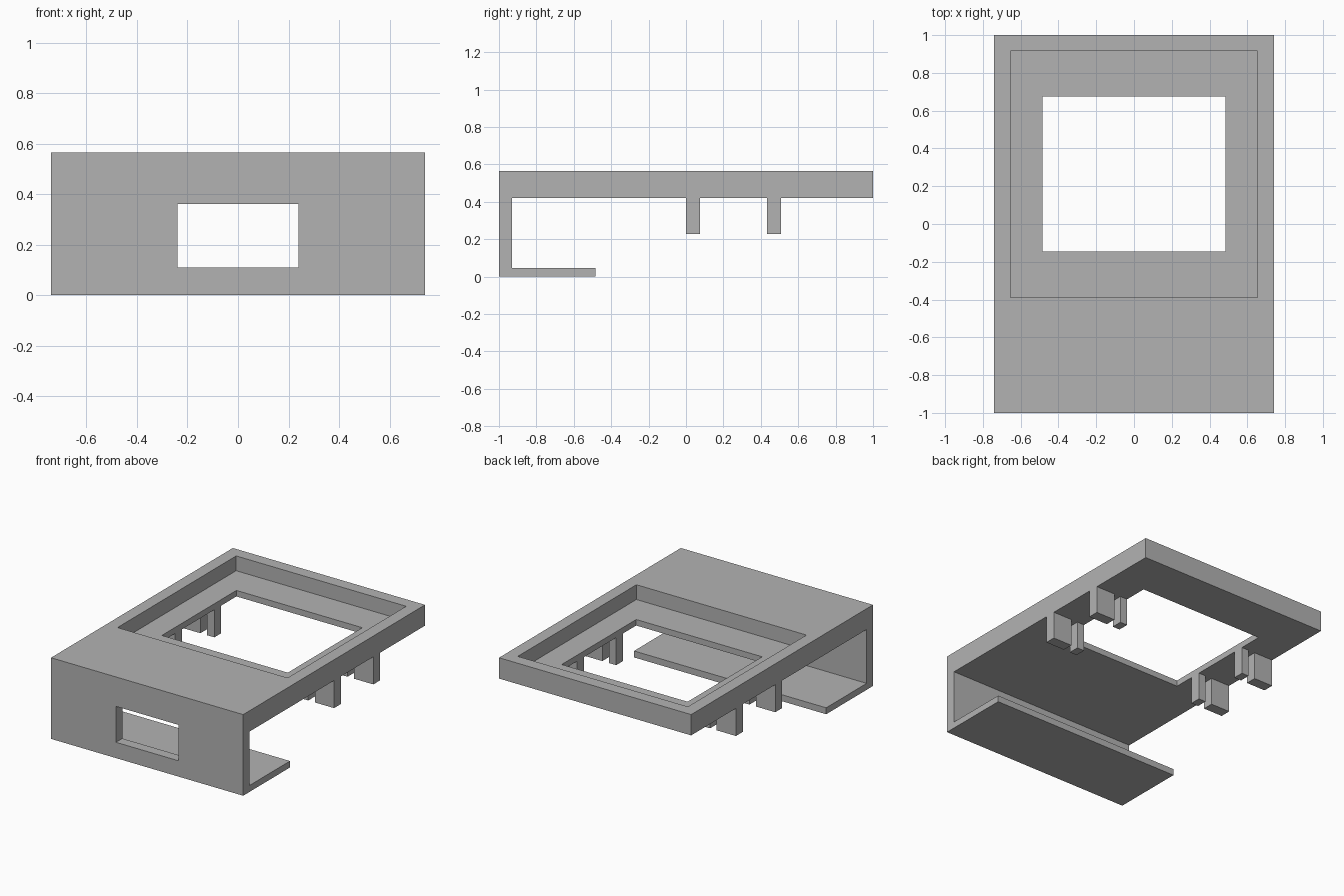
import bpy
import bmesh

if "Cube" in bpy.data.objects:
    bpy.data.objects.remove(bpy.data.objects["Cube"], do_unlink=True)

GREY = (0.45, 0.45, 0.45, 1.0)
grey = bpy.data.materials.new("plain grey")
grey.use_nodes = True
grey.diffuse_color = GREY
for node in grey.node_tree.nodes:
    if node.type == 'BSDF_PRINCIPLED':
        node.inputs["Base Color"].default_value = GREY

HALF_W = 0.74           # half width of the housing
TOP, UNDER = 0.565, 0.42  # top panel surfaces
FLOOR = 0.462           # ledge inside the recess


def prism(name, outline, x0, x1):
    """Extrude a (y, z) outline along x."""
    bm = bmesh.new()
    face = bm.faces.new([bm.verts.new((x0, y, z)) for y, z in outline])
    out = bmesh.ops.extrude_face_region(bm, geom=[face])
    moved = [v for v in out["geom"] if isinstance(v, bmesh.types.BMVert)]
    bmesh.ops.translate(bm, verts=moved, vec=(x1 - x0, 0, 0))
    bmesh.ops.recalc_face_normals(bm, faces=bm.faces)
    mesh = bpy.data.meshes.new(name)
    bm.to_mesh(mesh)
    bm.free()
    mesh.materials.append(grey)
    obj = bpy.data.objects.new(name, mesh)
    bpy.context.collection.objects.link(obj)
    return obj


def box(name, x0, x1, y0, y1, z0, z1):
    return prism(name, [(y0, z0), (y1, z0), (y1, z1), (y0, z1)], x0, x1)


def cut(target, cutter):
    """Subtract the cutter, then discard it."""
    cutter.hide_render = True
    mod = target.modifiers.new("cut", 'BOOLEAN')
    mod.operation = 'DIFFERENCE'
    mod.solver = 'EXACT'
    mod.object = cutter
    bpy.context.view_layer.objects.active = target
    bpy.ops.object.modifier_apply(modifier=mod.name)
    bpy.data.objects.remove(cutter, do_unlink=True)


# Housing: top panel, front wall and short bottom plate as one profile
housing = prism("housing", [
    (-1, 0), (-0.485, 0), (-0.485, 0.045), (-0.93, 0.045),
    (-0.93, UNDER), (1, UNDER), (1, TOP), (-1, TOP)], -HALF_W, HALF_W)

# Recess and opening in the top panel, window in the front wall
cut(housing, box("recess_cutter", -0.655, 0.655, -0.39, 0.915, FLOOR, 0.7))
cut(housing, box("opening_cutter", -0.485, 0.485, -0.145, 0.675, 0.3, 0.6))
cut(housing, box("window_cutter", -0.24, 0.24, -1.1, -0.8, 0.11, 0.36))

# Slotted legs: a wide outer block and a thin inner post, on both sides
for place, y0, y1 in (("front", 0.0, 0.075), ("back", 0.432, 0.508)):
    for side, s in (("left", 1), ("right", -1)):
        for part, a, b in (("block", 0.592, HALF_W), ("post", 0.485, 0.541)):
            x0, x1 = sorted((s * a, s * b))
            box(f"{place}_{side}_{part}", x0, x1, y0, y1, 0.228, UNDER)
